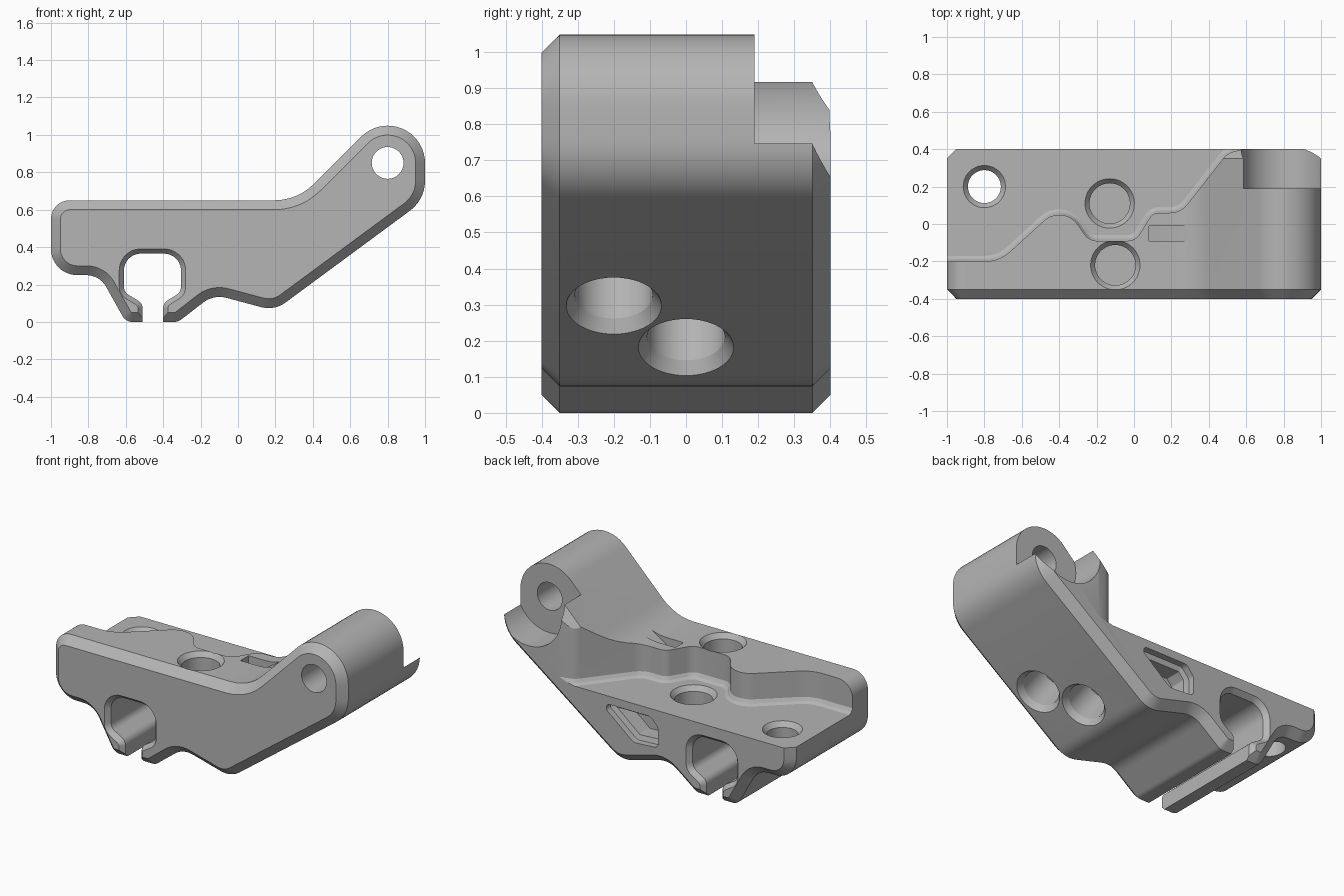
import bpy, bmesh, math
from mathutils import Vector, Matrix

if "Cube" in bpy.data.objects:
    bpy.data.objects.remove(bpy.data.objects["Cube"])

grey = bpy.data.materials.new("plain grey")
grey.use_nodes = True
tone = (0.46, 0.46, 0.46, 1)
grey.diffuse_color = tone
grey.node_tree.nodes["Principled BSDF"].inputs["Base Color"].default_value = tone

SIDE = Matrix(((1, 0, 0, 0), (0, 0, 1, 0), (0, 1, 0, 0), (0, 0, 0, 1)))  # x, z, then y
PLAN = Matrix.Identity(4)


def rounded(corners):
    """Outline with every (x, y, radius) corner turned into an arc."""
    out = []
    n = len(corners)
    for i, (x, y, r) in enumerate(corners):
        p = Vector((x, y))
        a = (Vector(corners[i - 1][:2]) - p).normalized()
        b = (Vector(corners[(i + 1) % n][:2]) - p).normalized()
        if r == 0:
            out.append(p)
            continue
        half = a.angle(b) / 2
        mid = p + (a + b).normalized() * r / math.sin(half)
        start = p + a * r / math.tan(half) - mid
        end = p + b * r / math.tan(half) - mid
        sweep = start.angle_signed(end)
        steps = max(4, int(abs(sweep) / 0.13))
        for k in range(steps + 1):
            out.append(mid + Matrix.Rotation(-sweep * k / steps, 2) @ start)
    return out


def circle(r, x=0, y=0, n=48):
    return [Vector((x + r * math.cos(math.tau * k / n), y + r * math.sin(math.tau * k / n)))
            for k in range(n)]


def inset(pts, d):
    """Move an outline inward by d (outward if negative)."""
    n = len(pts)
    area = sum(pts[i - 1].cross(pts[i]) for i in range(n))
    side = 1 if area > 0 else -1
    out = []
    for i, p in enumerate(pts):
        e = (p - pts[i - 1]).normalized()
        f = (pts[(i + 1) % n] - p).normalized()
        n1 = Vector((-e.y, e.x)) * side
        n2 = Vector((-f.y, f.x)) * side
        out.append(p + (n1 + n2) * d / max(0.3, 1 + n1.dot(n2)))
    return out


def loft(name, pts, layers, matrix):
    """Solid from one outline repeated at (depth, inset) layers."""
    bm = bmesh.new()
    rings = [[bm.verts.new(matrix @ Vector((p.x, p.y, t))) for p in inset(pts, d)]
             for t, d in layers]
    n = len(pts)
    for lo, hi in zip(rings, rings[1:]):
        for i in range(n):
            bm.faces.new((lo[i - 1], lo[i], hi[i], hi[i - 1]))
    bm.faces.new(rings[0])
    bm.faces.new(rings[-1])
    bmesh.ops.recalc_face_normals(bm, faces=bm.faces)
    mesh = bpy.data.meshes.new(name)
    bm.to_mesh(mesh)
    bm.free()
    mesh.materials.append(grey)
    ob = bpy.data.objects.new(name, mesh)
    bpy.context.scene.collection.objects.link(ob)
    return ob


# Bracket body: side profile with chamfered front and back
body = loft("bracket_body", rounded([
    (-1, 0.65, 0.1), (0.318, 0.65, 0.3), (1, 1.332, 0.2), (1, 0.654, 0.2),
    (0.195, 0.06, 0.15), (-0.13, 0.147, 0.14), (-0.32, 0, 0.06),
    (-0.6, 0, 0.06), (-0.74, 0.25, 0.12), (-1, 0.25, 0.14)]),
    [(-0.4, 0.05), (-0.35, 0), (0.35, 0), (0.4, 0.05)], SIDE)

cutters = []


def cut(name, pts, layers, matrix):
    ob = loft(name, pts, layers, matrix)
    ob.hide_render = True
    cutters.append(ob)


# Clip notch in the underside, with eased ends
cut("clip_notch", rounded([
    (-0.51, -0.1, 0), (-0.51, 0.1, 0.05), (-0.61, 0.16, 0.05), (-0.61, 0.365, 0.09),
    (-0.305, 0.365, 0.09), (-0.305, 0.16, 0.05), (-0.4, 0.1, 0.05), (-0.4, -0.1, 0)]),
    [(-0.45, -0.03), (-0.4, -0.025), (-0.37, 0), (0.37, 0), (0.4, -0.025), (0.45, -0.03)], SIDE)

# Lowered rear floor with a wavy wall
cut("rear_pocket", rounded([
    (-1.1, -0.2, 0), (-0.72, -0.2, 0.2), (-0.38, 0.11, 0.12), (-0.24, -0.09, 0.08),
    (0.01, -0.09, 0.08), (0.1, 0.06, 0.06), (0.25, 0.06, 0.12), (0.5, 0.38, 0.1),
    (0.63, 0.41, 0), (0.63, 0.6, 0), (-1.1, 0.6, 0)]),
    [(0.46, 0.03), (0.47, 0.012), (0.49, 0), (1.3, 0)], PLAN)

# Small rising channel beside the pocket
cut("rising_channel", rounded([(0.08, 0.53, 0), (0.36, 0.71, 0), (0.36, 0.9, 0), (0.08, 0.9, 0)]),
    [(-0.09, 0), (-0.01, 0)], SIDE)

# Clearance around the pivot, and the pivot hole
cut("pivot_clearance", circle(0.225, 0.8, 0.85, 72), [(0.19, 0), (0.5, 0)], SIDE)
cut("pivot_hole", circle(0.085, 0.8, 0.85), [(-0.6, 0), (0.6, 0)], SIDE)

# Upright holes with countersinks: x, y, radius, rim, top, bottom
for name, x, y, r, rim, top, bottom in (
        ("corner_hole", -0.8, 0.2, 0.088, 0.025, 0.46, 0),
        ("rear_hole", -0.13, 0.11, 0.108, 0.024, 0.46, 0.3),
        ("front_hole", -0.1, -0.22, 0.108, 0.024, 0.65, 0.35)):
    cut(name, circle(r, x, y),
        [(bottom, 0), (top - 0.03, 0), (top, -rim), (top + 0.02, -rim)], PLAN)

# Countersunk holes square to the sloping underside
slope = Vector((-0.594, 0, 0.804))
for name, x, y, z in (("upper_slope_hole", 0.515, -0.2, 0.298),
                      ("lower_slope_hole", 0.36, 0, 0.182)):
    turn = Matrix.Translation((x, y, z)) @ slope.to_track_quat("Z", "Y").to_matrix().to_4x4()
    cut(name, circle(0.108), [(-0.05, -0.024), (0, -0.024), (0.035, 0), (0.25, 0)], turn)

# Stepped window in the back face
cut("back_window", rounded([
    (0.31, 0.41, 0.025), (-0.04, 0.41, 0.04), (-0.09, 0.35, 0.04),
    (-0.09, 0.23, 0.03), (0.08, 0.22, 0.05)]),
    [(0.25, 0.03), (0.35, 0.03), (0.36, 0), (0.5, 0)], SIDE)

# Cut everything and keep the finished solid
for c in cutters:
    mod = body.modifiers.new(c.name, "BOOLEAN")
    mod.operation = "DIFFERENCE"
    mod.solver = "EXACT"
    mod.object = c
bpy.context.view_layer.update()
graph = bpy.context.evaluated_depsgraph_get()
result = bpy.data.meshes.new_from_object(body.evaluated_get(graph))
body.modifiers.clear()
body.data = result
for c in cutters:
    bpy.data.objects.remove(c)

bpy.ops.object.select_all(action="DESELECT")
body.select_set(True)
bpy.context.view_layer.objects.active = body
bpy.ops.object.shade_smooth_by_angle(angle=math.radians(25))
